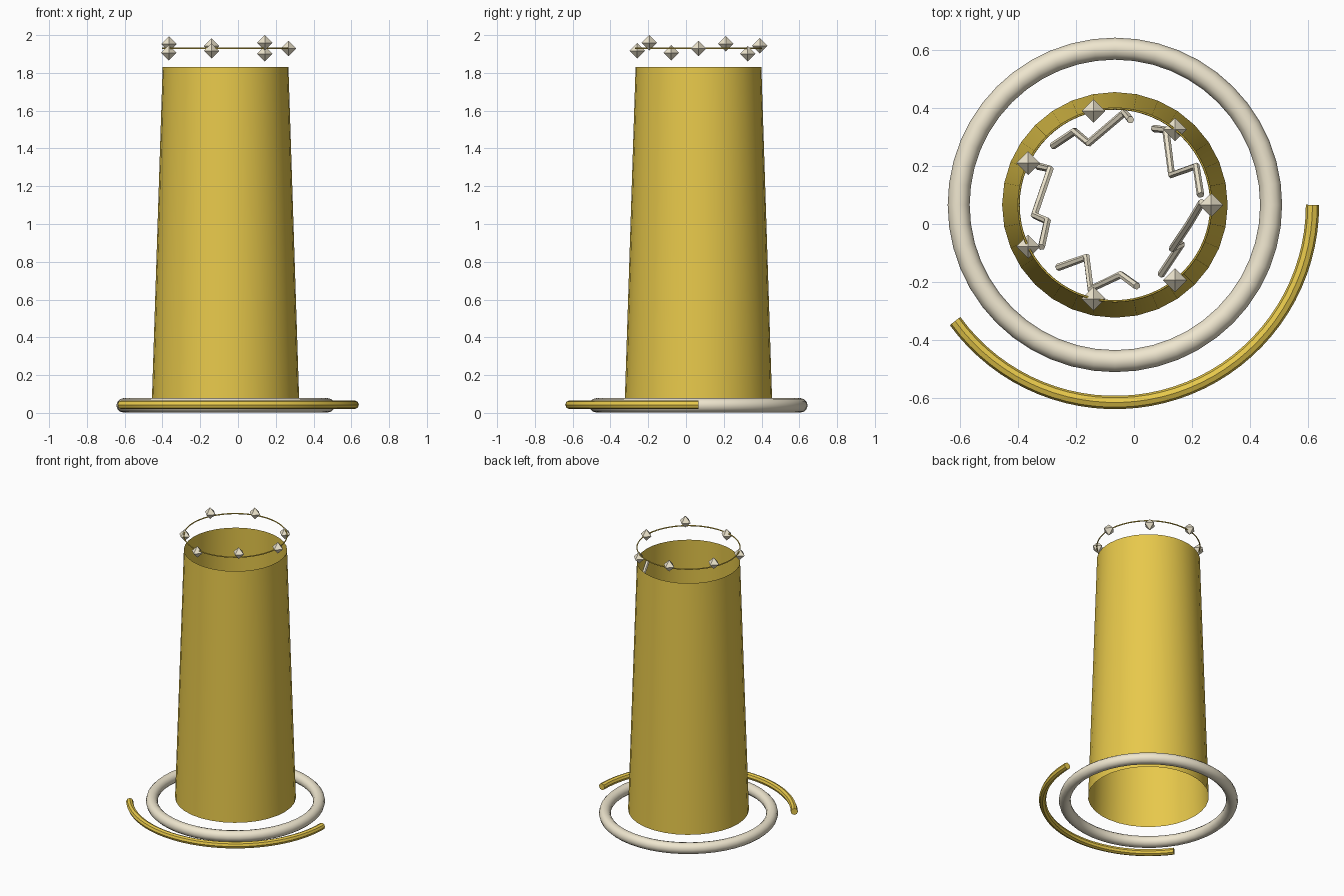
import bpy, bmesh, math
from math import cos, sin, pi, radians

if "Cube" in bpy.data.objects:
    bpy.data.objects.remove(bpy.data.objects["Cube"])

CX, CY = -0.066, 0.066   # shared axis of all round parts


def material(name, rgb):
    m = bpy.data.materials.new(name)
    m.diffuse_color = (*rgb, 1)
    m.use_nodes = True
    m.node_tree.nodes["Principled BSDF"].inputs["Base Color"].default_value = m.diffuse_color
    return m


GOLD = material("gold", (0.80, 0.58, 0.07))
CREAM = material("cream", (0.86, 0.79, 0.62))


def finish(name, mat, smooth=True):
    ob = bpy.context.object
    ob.name = name
    ob.data.materials.append(mat)
    if smooth:
        bpy.ops.object.shade_smooth_by_angle(angle=radians(40))
    return ob


def torus(name, major, minor, z, mat, seg=48, sides=12):
    bpy.ops.mesh.primitive_torus_add(location=(CX, CY, z), major_radius=major, minor_radius=minor,
                                     major_segments=seg, minor_segments=sides)
    return finish(name, mat)


def tube(name, points, radius, mat, res=2):
    """Round tube with closed ends through the points, turned into a mesh."""
    cu = bpy.data.curves.new(name, 'CURVE')
    cu.dimensions = '3D'
    cu.bevel_depth, cu.bevel_resolution, cu.use_fill_caps = radius, res, True
    sp = cu.splines.new('POLY')
    sp.points.add(len(points) - 1)
    for p, co in zip(sp.points, points):
        p.co = (*co, 1)
    ob = bpy.data.objects.new(name, cu)
    bpy.context.collection.objects.link(ob)
    bpy.ops.object.select_all(action='DESELECT')
    ob.select_set(True)
    bpy.context.view_layer.objects.active = ob
    bpy.ops.object.convert(target='MESH')
    return finish(name, mat)


# Open tapered column
Z0, Z1 = 0.065, 1.83
bpy.ops.mesh.primitive_cone_add(vertices=32, radius1=0.39, radius2=0.333, depth=Z1 - Z0,
                                end_fill_type='NOTHING', location=(CX, CY, (Z0 + Z1) / 2))
finish("column", GOLD)

# Ground ring and the partial outer arc
torus("ground_ring", 0.54, 0.038, 0.04, CREAM)
arc = [(CX + 0.683 * cos(radians(216 + 4 * i)), CY + 0.683 * sin(radians(216 + 4 * i)), 0.043)
       for i in range(37)]
tube("outer_arc", arc, 0.023, GOLD)

# Thin halo with seven floating gems
torus("halo", 0.333, 0.004, 1.93, GOLD, 64, 6)
for i in range(7):
    a = 2 * pi * i / 7
    bm = bmesh.new()
    top, low = bm.verts.new((0, 0, 0.041)), bm.verts.new((0, 0, -0.041))
    rim = [bm.verts.new((0.041 * cos(k * pi / 2), 0.041 * sin(k * pi / 2), 0)) for k in range(4)]
    for k in range(4):
        bm.faces.new((rim[k], rim[(k + 1) % 4], top))
        bm.faces.new((rim[(k + 1) % 4], rim[k], low))
    me = bpy.data.meshes.new("gem")
    bm.to_mesh(me)
    bm.free()
    me.materials.append(CREAM)
    ob = bpy.data.objects.new(f"gem_{i + 1}", me)
    ob.location = (CX + 0.333 * cos(a), CY + 0.333 * sin(a), 1.93 + 0.03 * sin(5 * a))
    bpy.context.collection.objects.link(ob)

# Jagged strands inside the column: plan points, then lower and upper height
strands = [
    ([(0.07, 0.33), (0.11, 0.325), (0.13, 0.17), (0.215, 0.20), (0.23, 0.10)], 1.35, 1.77),
    ([(-0.28, 0.27), (-0.205, 0.32), (-0.157, 0.28), (-0.033, 0.385), (-0.012, 0.36)], 0.95, 1.4),
    ([(-0.332, 0.20), (-0.29, 0.19), (-0.345, 0.03), (-0.30, 0.01), (-0.32, -0.08)], 0.75, 1.2),
    ([(-0.263, -0.15), (-0.164, -0.115), (-0.15, -0.225), (-0.045, -0.175), (0.01, -0.215)], 0.6, 1.0),
    ([(0.093, -0.175), (0.163, -0.07), (0.133, -0.085), (0.19, 0.0), (0.235, 0.075)], 0.75, 1.3),
]
for i, (plan, lo, hi) in enumerate(strands):
    pts = [(x, y, lo + (hi - lo) * k / 4) for k, (x, y) in enumerate(plan)]
    tube(f"inner_strand_{i + 1}", pts, 0.013, CREAM, 1)
